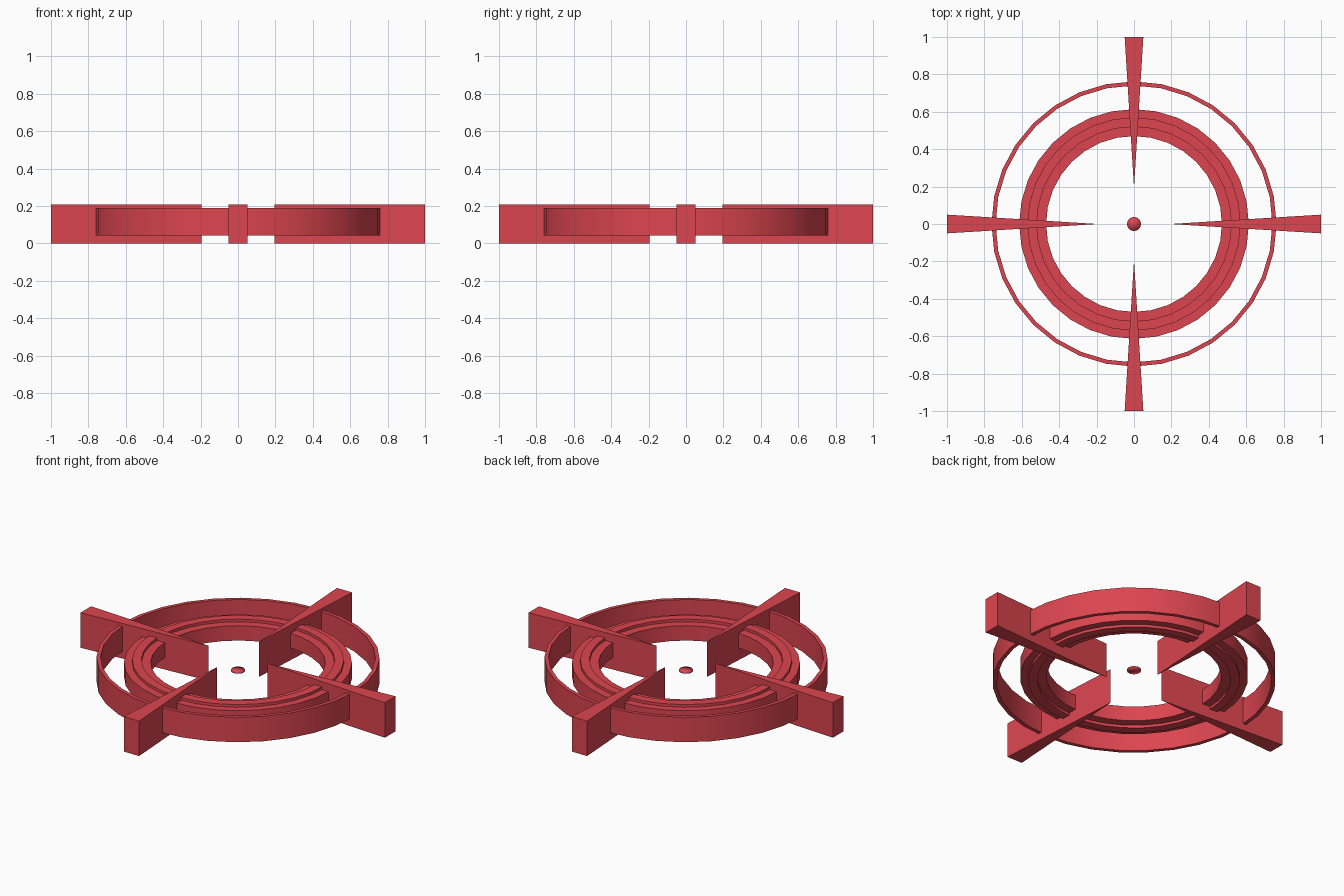
import bpy, bmesh, math

if "Cube" in bpy.data.objects:
    bpy.data.objects.remove(bpy.data.objects["Cube"])

red = bpy.data.materials.new("red")
red.diffuse_color = (0.72, 0.06, 0.08, 1)
red.use_nodes = True
red.node_tree.nodes["Principled BSDF"].inputs["Base Color"].default_value = red.diffuse_color
SIDES = 32


def make_object(name, bm, smooth_angle=None):
    bmesh.ops.recalc_face_normals(bm, faces=bm.faces)
    mesh = bpy.data.meshes.new(name)
    bm.to_mesh(mesh)
    bm.free()
    ob = bpy.data.objects.new(name, mesh)
    bpy.context.collection.objects.link(ob)
    mesh.materials.append(red)
    if smooth_angle:
        bpy.ops.object.select_all(action='DESELECT')
        ob.select_set(True)
        bpy.context.view_layer.objects.active = ob
        bpy.ops.object.shade_smooth_by_angle(angle=smooth_angle)
    return ob


def lathe(name, profile):
    """Sweep a closed (radius, z) profile around the z axis."""
    bm = bmesh.new()
    loops = []
    for i in range(SIDES):
        a = 2 * math.pi * i / SIDES
        loops.append([bm.verts.new((r * math.cos(a), r * math.sin(a), z)) for r, z in profile])
    n = len(profile)
    for i in range(SIDES):
        a, b = loops[i], loops[(i + 1) % SIDES]
        for j in range(n):
            k = (j + 1) % n
            bm.faces.new((a[j], b[j], b[k], a[k]))
    return make_object(name, bm, math.radians(35))


# Thin outer hoop
lathe("outer_hoop", [(0.74, 0.042), (0.762, 0.042), (0.762, 0.19), (0.74, 0.19)])

# Broad inner ring with a raised band on both faces
lathe("inner_ring", [
    (0.47, 0.072), (0.52, 0.072), (0.52, 0.056), (0.57, 0.056), (0.57, 0.072), (0.614, 0.072),
    (0.614, 0.16), (0.57, 0.16), (0.57, 0.176), (0.52, 0.176), (0.52, 0.16), (0.47, 0.16)])

# Four wedge-shaped spokes pointing at the centre
for i, side in enumerate(("right", "back", "left", "front")):
    bm = bmesh.new()
    plan = [(0.195, 0), (1.0, -0.05), (1.0, 0.05)]
    face = bm.faces.new([bm.verts.new((x, y, 0)) for x, y in plan])
    ext = bmesh.ops.extrude_face_region(bm, geom=[face])
    for v in ext["geom"]:
        if isinstance(v, bmesh.types.BMVert):
            v.co.z = 0.208
    spoke = make_object(side + "_spoke", bm)
    spoke.rotation_euler.z = i * math.pi / 2

# Small floating disc at the centre
bm = bmesh.new()
bmesh.ops.create_cone(bm, cap_ends=True, segments=SIDES, radius1=0.037, radius2=0.037, depth=0.008)
for v in bm.verts:
    v.co.z += 0.115
make_object("centre_dot", bm, math.radians(180))
